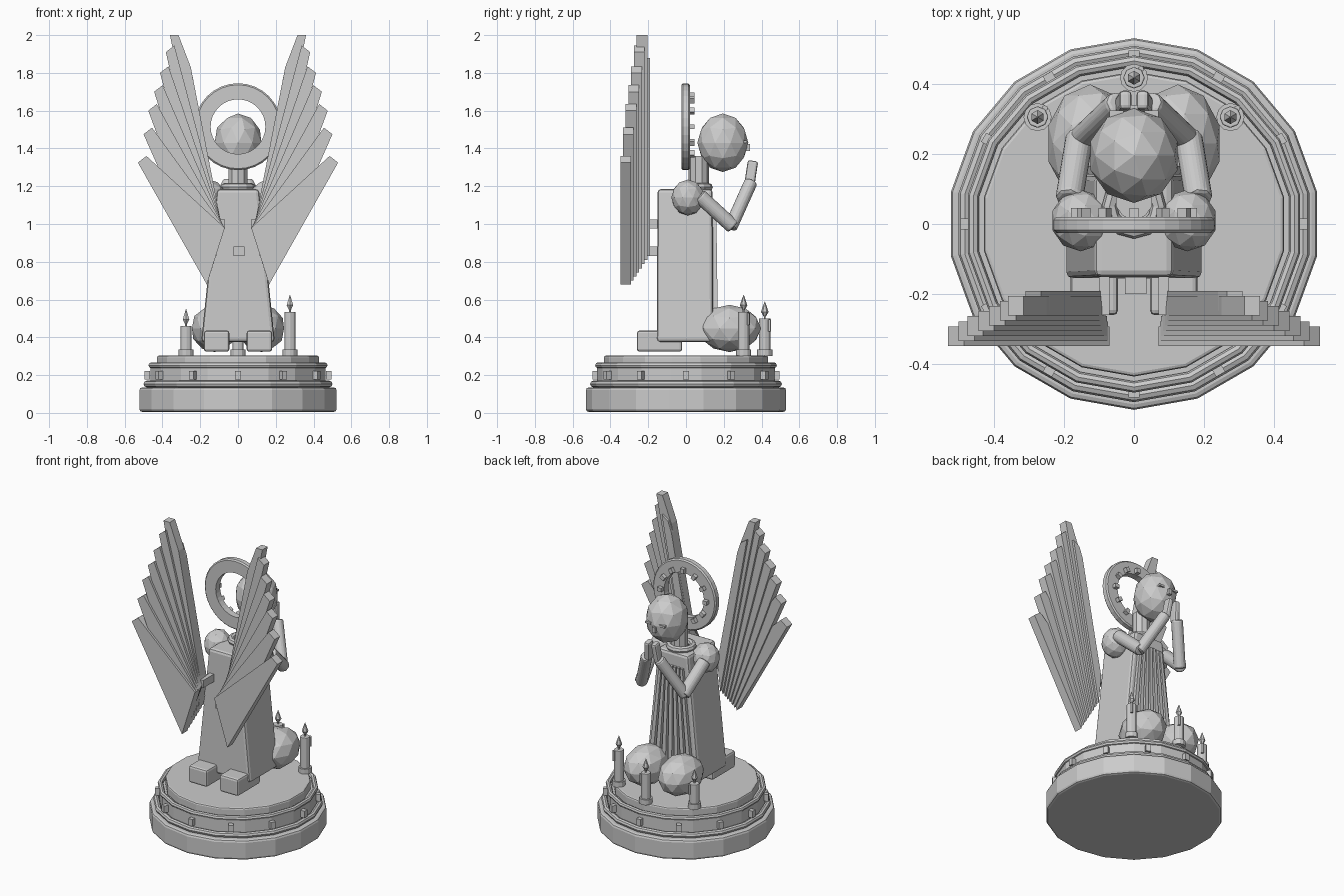
import bpy, bmesh, math
from mathutils import Vector

cube = bpy.data.objects.get("Cube")
if cube:
    bpy.data.objects.remove(cube, do_unlink=True)

stone = bpy.data.materials.new("grey_stone")
stone.use_nodes = True
GREY = (0.6, 0.6, 0.6, 1)
stone.diffuse_color = GREY
stone.node_tree.nodes["Principled BSDF"].inputs["Base Color"].default_value = GREY


def finish(bm, name, bevel=0):
    bmesh.ops.recalc_face_normals(bm, faces=bm.faces)
    mesh = bpy.data.meshes.new(name)
    bm.to_mesh(mesh)
    bm.free()
    mesh.materials.append(stone)
    ob = bpy.data.objects.new(name, mesh)
    bpy.context.collection.objects.link(ob)
    if bevel:
        mod = ob.modifiers.new("Bevel", 'BEVEL')
        mod.width, mod.segments = bevel, 2
    return ob


def box(name, centre, size, bevel=0, top=(1, 1), turn=(0, 0, 0)):
    """Box whose top face can be scaled to taper it."""
    bm = bmesh.new()
    bmesh.ops.create_cube(bm, size=1)
    for v in bm.verts:
        if v.co.z > 0:
            v.co.x *= top[0]
            v.co.y *= top[1]
        v.co = Vector(a * b for a, b in zip(v.co, size))
    ob = finish(bm, name, bevel)
    ob.location, ob.rotation_euler = centre, turn
    return ob


def ball(name, centre, radii):
    bm = bmesh.new()
    bmesh.ops.create_icosphere(bm, subdivisions=2, radius=1)
    for v in bm.verts:
        v.co = Vector(a * b for a, b in zip(v.co, radii))
    ob = finish(bm, name)
    ob.location = centre
    return ob


def lathe(name, profile, sides, centre=(0, 0, 0), closed=False, bevel=0):
    """Turn (radius, z) points about z, with a corner on +y."""
    bm = bmesh.new()
    rings = []
    for r, z in profile:
        ring = []
        for k in range(sides):
            a = math.tau * k / sides
            ring.append(bm.verts.new((r * math.sin(a), r * math.cos(a), z)))
        rings.append(ring)
    pairs = list(zip(rings, rings[1:]))
    if closed:
        pairs.append((rings[-1], rings[0]))
    for low, high in pairs:
        for k in range(sides):
            n = (k + 1) % sides
            bm.faces.new((low[k], low[n], high[n], high[k]))
    if not closed:
        bm.faces.new(rings[0])
        bm.faces.new(rings[-1])
    ob = finish(bm, name, bevel)
    ob.location = centre
    return ob


def drum(name, r, z0, z1, sides=18, bevel=0, centre=(0, 0, 0)):
    return lathe(name, [(r, z0), (r, z1)], sides, centre, bevel=bevel)


def hoop(name, r, minor, z, sides=18, centre=(0, 0, 0)):
    ring = [(r + minor * math.cos(k * math.tau / 8), z + minor * math.sin(k * math.tau / 8))
            for k in range(8)]
    return lathe(name, ring, sides, centre, closed=True)


def limb(name, start, end, radius, sides=8):
    start, end = Vector(start), Vector(end)
    way = end - start
    ob = drum(name, radius, 0, way.length, sides, 0.012)
    ob.location = start
    ob.rotation_euler = way.to_track_quat('Z', 'Y').to_euler()
    return ob


def plate(name, outline, y0, y1):
    """Extrude an (x, z) outline along y."""
    bm = bmesh.new()
    face = bm.faces.new([bm.verts.new((x, y0, z)) for x, z in outline])
    out = bmesh.ops.extrude_face_region(bm, geom=[face])
    for v in out["geom"]:
        if isinstance(v, bmesh.types.BMVert):
            v.co.y = y1
    return finish(bm, name)


# Stepped round plinth with studs
drum("plinth_base", 0.53, 0.005, 0.135, bevel=0.015)
hoop("plinth_lower_moulding", 0.49, 0.018, 0.153)
drum("plinth_middle", 0.47, 0.13, 0.245)
hoop("plinth_upper_moulding", 0.465, 0.016, 0.252)
drum("plinth_top", 0.435, 0.24, 0.303, bevel=0.01)
for k in range(12):
    a = k * math.tau / 12
    box("plinth_stud", (0.48 * math.sin(a), 0.48 * math.cos(a), 0.198),
        (0.03, 0.03, 0.045), turn=(0, 0, -a))

# Robe, pleats and sash knot
box("robe", (0, -0.005, 0.78), (0.39, 0.3, 0.81), 0.018, top=(0.57, 0.97))
for k in range(-3, 4):
    pleat = box("robe_pleat", (k * 0.037, 0.145, 0.74), (0.03, 0.05, 0.72), top=(0.6, 0.6))
    pleat.rotation_euler.y = -k * 0.033
box("sash_knot", (0.005, -0.17, 0.855), (0.06, 0.06, 0.05))

# Neck, collar and head
drum("neck", 0.054, 1.15, 1.36, 10, centre=(0, 0.067, 0))
hoop("collar", 0.07, 0.022, 1.195, 12, (0, 0.05, 0))
ball("head", (0, 0.195, 1.43), (0.13, 0.135, 0.155))
box("nose", (0, 0.327, 1.405), (0.022, 0.025, 0.035))

# Mirrored body parts
for side, s in (("left", 1), ("right", -1)):
    box(side + "_eye", (s * 0.05, 0.314, 1.435), (0.04, 0.02, 0.014))
    ball(side + "_shoulder", (s * 0.152, 0.01, 1.14), (0.085, 0.088, 0.095))
    limb(side + "_upper_arm", (s * 0.185, 0.07, 1.15), (s * 0.155, 0.25, 0.985), 0.042)
    limb(side + "_forearm", (s * 0.16, 0.235, 0.98), (s * 0.045, 0.345, 1.225), 0.038)
    box(side + "_hand", (s * 0.03, 0.345, 1.27), (0.036, 0.055, 0.13), 0.012,
        turn=(-0.15, -s * 0.1, 0))
    ball(side + "_knee", (s * 0.125, 0.23, 0.447), (0.125, 0.168, 0.125))
    box(side + "_foot", (s * 0.113, -0.14, 0.38), (0.135, 0.24, 0.112), 0.014)

    # Wing: overlapping feathers fanned from a shared root
    tips = [(0.53, 1.325), (0.5, 1.475), (0.475, 1.6), (0.444, 1.7),
            (0.413, 1.8), (0.382, 1.91), (0.36, 2.0), (0.31, 1.88)]
    for i, (x, z) in enumerate(tips):
        t = i / 7
        root = (0.07 + 0.025 * t, 0.98 + 0.04 * t)
        heel = (0.165 - 0.05 * t, 0.68 + 0.15 * t)
        shoulder = (x - 0.045, z + (0.035 if i < 6 else 0 if i == 6 else -0.03))
        outline = [root, heel, (x, z), shoulder]
        if i >= 6:
            outline.insert(4, (0.25 - 0.01 * (i - 6), 1.83 - 0.05 * (i - 6)))
        y = -0.348 + 0.0145 * i
        plate(side + "_feather", [(s * a, b) for a, b in outline], y, y + 0.056)
    box(side + "_wing_root", (s * 0.085, -0.2, 1.0), (0.03, 0.12, 0.05))

# Halo ring with studs on the face side
HALO_Z = 1.515
halo = lathe("halo", [(0.145, -0.02), (0.222, -0.02), (0.23, -0.012),
                      (0.23, 0.017), (0.222, 0.025), (0.145, 0.025)], 32, closed=True)
halo.location = (0, 0, HALO_Z)
halo.rotation_euler.x = math.pi / 2
for k in range(12):
    a = k * math.tau / 12
    box("halo_stud", (0.165 * math.sin(a), 0.03, HALO_Z + 0.165 * math.cos(a)),
        (0.025, 0.03, 0.03), turn=(0, a, 0))

# Candles with holders, drips and flames
for x, y, top in ((-0.275, 0.305, 0.46), (0, 0.417, 0.5), (0.275, 0.305, 0.535)):
    spot = (x, y, 0)
    drum("candle_holder", 0.04, 0.3, 0.335, 12, centre=spot)
    drum("candle", 0.031, 0.33, top, 8, 0.004, spot)
    drum("candle_drip", 0.009, top - 0.07, top - 0.005, 6, centre=(x + 0.02, y + 0.025, 0))
    drum("candle_wick", 0.005, top, top + 0.025, 6, centre=spot)
    lathe("candle_flame", [(0.006, top + 0.01), (0.02, top + 0.035), (0.001, top + 0.09)],
          6, spot)
